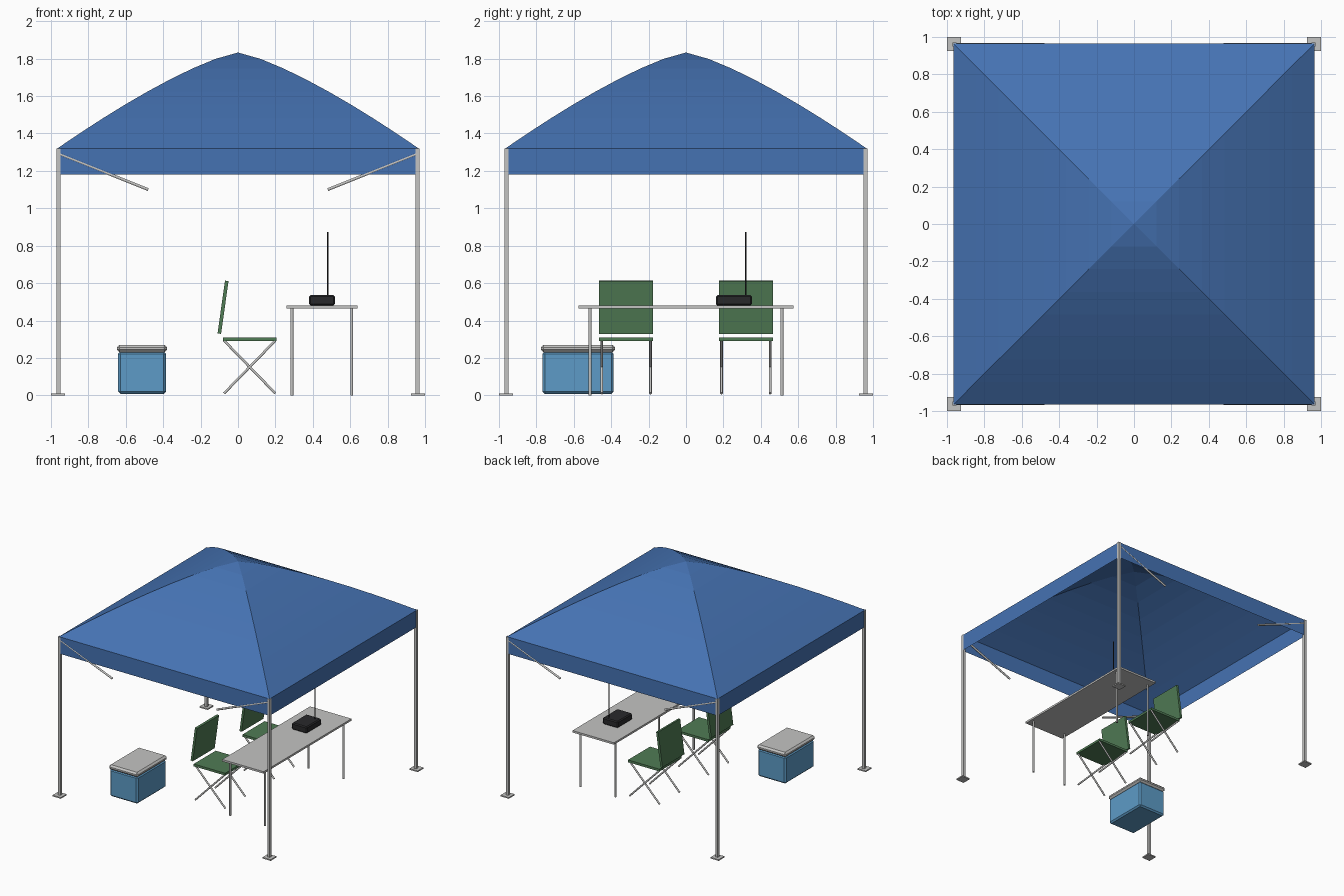
import bpy, bmesh
from mathutils import Vector, Matrix

cube = bpy.data.objects.get("Cube")
if cube:
    bpy.data.objects.remove(cube)


def material(name, color):
    m = bpy.data.materials.new(name)
    m.use_nodes = True
    m.diffuse_color = (*color, 1)
    m.node_tree.nodes["Principled BSDF"].inputs["Base Color"].default_value = (*color, 1)
    return m


BLUE = material("canopy blue", (0.06, 0.17, 0.45))
METAL = material("light grey metal", (0.55, 0.55, 0.54))
PALE = material("pale grey plastic", (0.55, 0.55, 0.54))
GREEN = material("chair green", (0.08, 0.20, 0.09))
SKY = material("cooler blue", (0.11, 0.33, 0.57))
BLACK = material("radio black", (0.022, 0.022, 0.024))


def finish(name, bm, mat):
    bmesh.ops.recalc_face_normals(bm, faces=bm.faces)
    mesh = bpy.data.meshes.new(name)
    bm.to_mesh(mesh)
    bm.free()
    mesh.materials.append(mat)
    obj = bpy.data.objects.new(name, mesh)
    bpy.context.collection.objects.link(obj)
    return obj


def box(name, center, size, mat, bevel=0, tilt=0):
    """Box with optional chamfer and tilt about the y axis."""
    bm = bmesh.new()
    bmesh.ops.create_cube(bm, size=1, matrix=Matrix.Diagonal((*size, 1)))
    if bevel:
        bmesh.ops.bevel(bm, geom=bm.edges[:], offset=bevel, segments=1, affect='EDGES')
    bm.transform(Matrix.Translation(center) @ Matrix.Rotation(tilt, 4, 'Y'))
    return finish(name, bm, mat)


def tube(name, start, end, radius, mat, sides=10):
    """Round bar between two points."""
    a, b = Vector(start), Vector(end)
    bm = bmesh.new()
    bmesh.ops.create_cone(bm, cap_ends=True, segments=sides, radius1=radius,
                          radius2=radius, depth=(b - a).length)
    turn = Vector((0, 0, 1)).rotation_difference(b - a).to_matrix().to_4x4()
    bm.transform(Matrix.Translation((a + b) / 2) @ turn)
    for f in bm.faces:
        f.smooth = len(f.verts) == 4
    for e in bm.edges:
        e.smooth = all(f.smooth for f in e.link_faces)
    return finish(name, bm, mat)


CORNERS = [(-1, -1), (1, -1), (1, 1), (-1, 1)]

# Canopy: curved four-sided roof with a hanging valance
HALF, EAVE, RISE, STEPS = 0.966, 1.32, 0.513, 8
bm = bmesh.new()
levels = [(HALF, 1.18)]
for i in range(STEPS, 0, -1):
    t = i / STEPS
    levels.append((HALF * t, EAVE + RISE * (1 - t ** 1.3)))
rings = [[bm.verts.new((sx * r, sy * r, z)) for sx, sy in CORNERS] for r, z in levels]
for low, high in zip(rings, rings[1:]):
    for k in range(4):
        n = (k + 1) % 4
        bm.faces.new((low[k], low[n], high[n], high[k]))
apex = bm.verts.new((0, 0, EAVE + RISE))
for k in range(4):
    bm.faces.new((rings[-1][k], rings[-1][(k + 1) % 4], apex))
finish("canopy", bm, BLUE)

# Frame: poles, foot plates and diagonal braces at each corner
for sx, sy in CORNERS:
    where = ("front" if sy < 0 else "back") + ("_left" if sx > 0 else "_right")
    box(where + "_pole", (sx * 0.96, sy * 0.96, 0.66), (0.022, 0.022, 1.32), METAL)
    box(where + "_foot", (sx * 0.9625, sy * 0.9625, 0.005), (0.075, 0.075, 0.01), METAL)
    tube(where + "_brace", (sx * 0.955, sy * 0.96, 1.29), (sx * 0.48, sy * 0.96, 1.10),
         0.008, METAL)

# Table
TX = 0.448
box("table_top", (TX, 0, 0.472), (0.38, 1.15, 0.016), PALE)
for sx, sy in CORNERS:
    x, y = TX + sx * 0.16, sy * 0.513
    tube("table_leg", (x, y, 0), (x, y, 0.465), 0.008, METAL)

# Radio with antenna
box("radio_body", (0.449, 0.256, 0.508), (0.139, 0.192, 0.055), BLACK, bevel=0.008)
tube("radio_antenna", (0.481, 0.32, 0.52), (0.481, 0.32, 0.873), 0.004, BLACK, sides=8)

# Folding chairs with crossed legs
for side, cy in (("right", -0.32), ("left", 0.32)):
    box(side + "_chair_seat", (0.063, cy, 0.30), (0.288, 0.288, 0.019), GREEN)
    box(side + "_chair_back", (-0.08, cy, 0.471), (0.019, 0.288, 0.285), GREEN, tilt=0.14)
    for s in (-1, 1):
        y = cy + s * 0.13
        tube(side + "_chair_leg_a", (-0.075, y, 0.01), (0.2, y, 0.293), 0.007, METAL)
        tube(side + "_chair_leg_b", (0.2, y, 0.01), (-0.075, y, 0.293), 0.007, METAL)

# Cooler
CX, CY = -0.513, -0.577
box("cooler_body", (CX, CY, 0.121), (0.256, 0.38, 0.226), SKY, bevel=0.012)
box("cooler_lid", (CX, CY, 0.25), (0.268, 0.396, 0.04), PALE, bevel=0.014)
